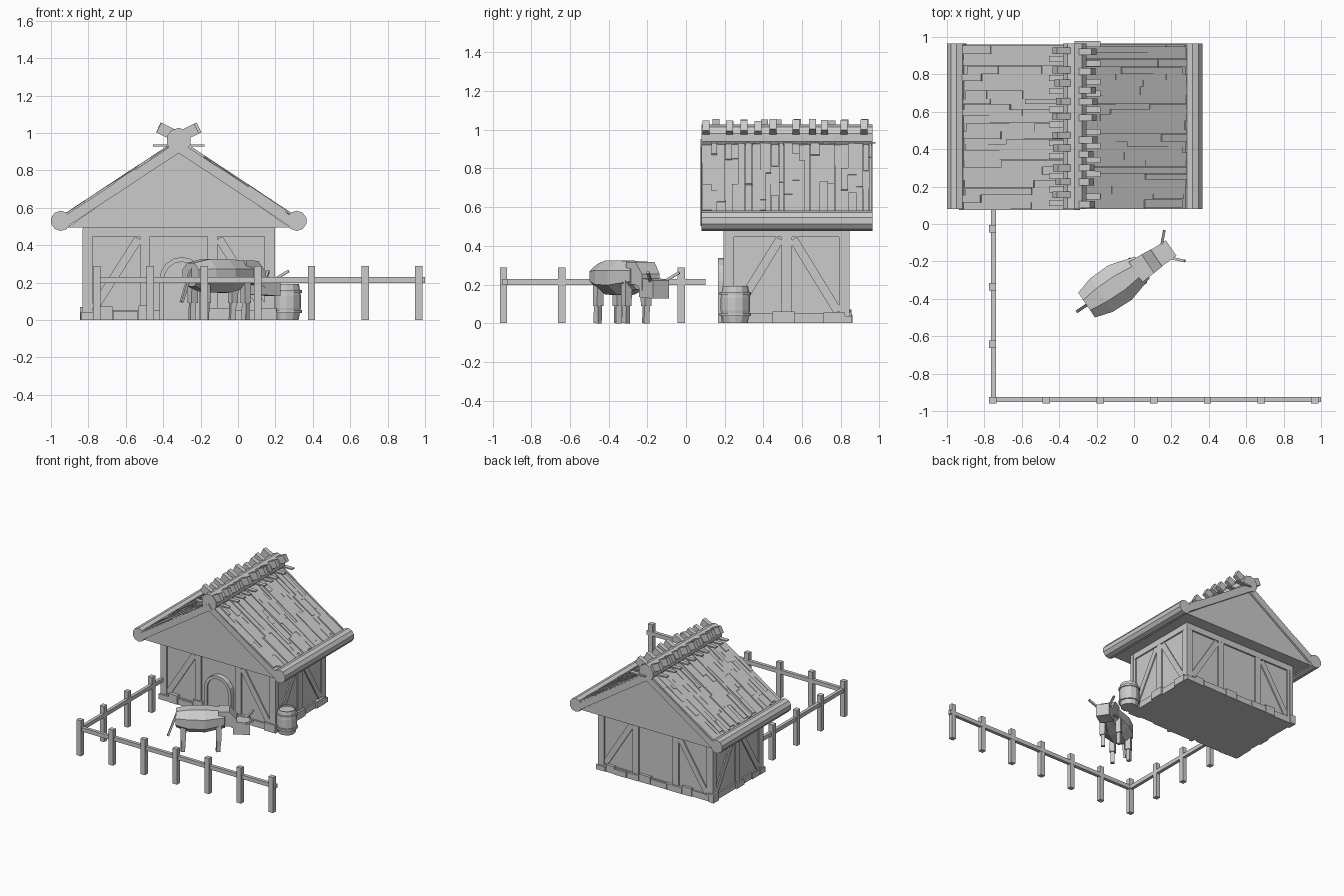
import bpy, bmesh, math, random
from mathutils import Matrix, Vector

if "Cube" in bpy.data.objects:
    bpy.data.objects.remove(bpy.data.objects["Cube"])

random.seed(4)
T = Matrix.Translation
I = Matrix.Identity(4)
CX, CY = -0.317, 0.52           # house centre


def finish(name, bm):
    bmesh.ops.recalc_face_normals(bm, faces=bm.faces)
    me = bpy.data.meshes.new(name)
    bm.to_mesh(me)
    bm.free()
    ob = bpy.data.objects.new(name, me)
    bpy.context.collection.objects.link(ob)
    return ob


def add_box(bm, lo, hi, m=I):
    lo, hi = Vector(lo), Vector(hi)
    s = hi - lo
    bmesh.ops.create_cube(bm, size=1, matrix=m @ T((lo + hi) / 2) @ Matrix.Diagonal((*s, 1)))


def add_bar(bm, a, b, w, d=None, up=(0, 0, 1)):
    """Square bar from a to b."""
    a, b = Vector(a), Vector(b)
    z = (b - a).normalized()
    x = Vector(up).cross(z)
    x = x.normalized() if x.length > 1e-3 else Vector((1, 0, 0))
    m = Matrix((x, z.cross(x), z)).transposed().to_4x4()
    d = d or w
    add_box(bm, (-w / 2, -d / 2, 0), (w / 2, d / 2, (b - a).length), T(a) @ m)


def add_loft(bm, rings):
    """Skin a list of equal-length rings and cap both ends."""
    rs = [[bm.verts.new(p) for p in r] for r in rings]
    n = len(rs[0])
    for p, q in zip(rs, rs[1:]):
        for i in range(n):
            bm.faces.new((p[i], p[(i + 1) % n], q[(i + 1) % n], q[i]))
    bm.faces.new(rs[0])
    bm.faces.new(rs[-1])


def prism(name, pts, y0, y1):
    bm = bmesh.new()
    add_loft(bm, [[(x, y, z) for x, z in pts] for y in (y0, y1)])
    return finish(name, bm)


def ngon(x, z, r, n):
    return [(x + r * math.cos((i + .5) * math.tau / n), z + r * math.sin((i + .5) * math.tau / n)) for i in range(n)]


# walls: recessed core
bm = bmesh.new()
add_box(bm, (-0.818, 0.208, 0), (0.184, 0.832, 0.5))
finish("wall_core", bm)

# timber frame and foundation stones on each of the four sides
frame, stones = bmesh.new(), bmesh.new()
for k in range(4):
    half, dist = ((0.513, 0.325), (0.325, 0.513))[k % 2]
    m = T((CX, CY, 0)) @ Matrix.Rotation(k * math.pi / 2, 4, 'Z') @ T((0, -dist, 0))
    inner = [-0.18, 0.18] if k % 2 == 0 else [0]
    add_box(frame, (-half, 0, 0.445), (half, 0.03, 0.5), m)
    add_box(frame, (-half, 0, 0), (half, 0.03, 0.05), m)
    for u in [-half + 0.026, half - 0.026] + inner:
        add_box(frame, (u - 0.027, 0.001, 0), (u + 0.027, 0.03, 0.49), m)
    for s in (-1, 1):
        a = Vector((s * (half - 0.06), 0.014, 0.06))
        b = Vector((s * (abs(inner[0]) + 0.035), 0.014, 0.435))
        add_bar(frame, m @ a, m @ b, 0.022, 0.045, m.to_3x3() @ Vector((1, 0, 0)))
    u = -half - 0.01
    while u < half - 0.03:
        w = min(random.uniform(0.07, 0.15), half + 0.01 - u)
        if not (k == 0 and u + w > -0.13 and u < 0.14) and random.random() < 0.8:
            add_box(stones, (u, -random.uniform(0.008, 0.016), 0),
                    (u + w, 0.03, random.uniform(0.035, 0.08)), m)
        u += w + 0.004
finish("timber_frame", frame)
finish("foundation_stones", stones)

# arched door: frame plus inner panel


def arch(r, h, n=8):
    return [(-0.3 - r, 0)] + [(-0.3 - r * math.cos(i * math.pi / n), h + r * math.sin(i * math.pi / n))
                              for i in range(n + 1)] + [(-0.3 + r, 0)]


outer, inn = arch(0.12, 0.216), arch(0.095, 0.216)
prism("door_frame", outer + inn[::-1], 0.165, 0.21)
prism("door_panel", inn, 0.178, 0.21)

# gable block under the roof
prism("gable", [(CX - 0.6, 0.493), (CX + 0.6, 0.493), (CX, 0.90)], 0.1, 0.945)

# roof slabs, shingles and ridge boards
slab, shingles, ridge = bmesh.new(), bmesh.new(), bmesh.new()
ANG = math.atan(0.659)
for side in (0, 1):
    turn = T((CX, CY, 0)) @ Matrix.Rotation(side * math.pi, 4, 'Z')
    m = turn @ T((0, 0, 0.952)) @ Matrix.Rotation(ANG, 4, 'Y')
    add_box(slab, (0, -0.44, -0.05), (0.74, 0.445, 0), m)
    y = -0.435
    while y < 0.43:
        w = min(random.uniform(0.025, 0.048), 0.44 - y)
        cuts = [0.03, random.uniform(0.15, 0.35), random.uniform(0.4, 0.6), random.uniform(0.68, 0.735)]
        for a, b in zip(cuts, cuts[1:]):
            add_box(shingles, (a, y, -0.01), (b, y + w - 0.001, random.uniform(0.003, 0.016)), m)
        y += w
    # upturned boards and flat tabs along the ridge
    up = turn @ T((0, 0, 0.957)) @ Matrix.Rotation(-0.46, 4, 'Y')
    for i in range(10):
        y = -0.40 + i * 0.087 + random.uniform(-0.02, 0.02)
        add_box(ridge, (0.0, y - 0.018, -0.012), (random.uniform(0.105, 0.13), y + 0.018, 0.046), up)
        y += 0.043
        add_box(ridge, (0.0, y - 0.016, 0.928), (0.137, y + 0.016, 0.938), turn)
finish("roof_slabs", slab)
finish("roof_shingles", shingles)
finish("ridge_boards", ridge)
prism("ridge_log", ngon(CX, 0.96, 0.067, 10), 0.08, 0.965)
for nm, x in (("left_eave_log", -0.948), ("right_eave_log", 0.314)):
    prism(nm, ngon(x, 0.53, 0.054, 10), 0.08, 0.965)

# fence: front run and left run
posts, rails = bmesh.new(), bmesh.new()
for i in range(7):
    x = -0.755 + i * 0.287
    add_box(posts, (x - 0.02, -0.961, 0), (x + 0.02, -0.925, 0.288))
for y in (-0.642, -0.335, -0.025):
    add_box(posts, (-0.775, y - 0.02, 0), (-0.738, y + 0.02, 0.288))
add_box(rails, (-0.765, -0.951, 0.197), (1.0, -0.924, 0.229))
add_box(rails, (-0.765, -0.951, 0.197), (-0.739, 0.1, 0.229))
finish("fence_posts", posts)
finish("fence_rails", rails)

# barrel with hoops
barrel = bmesh.new()


def circle(r, z, n=12):
    return [(0.26 + r * math.cos(i * math.tau / n), 0.255 + r * math.sin(i * math.tau / n), z) for i in range(n)]


add_loft(barrel, [circle(r, z) for r, z in ((0.06, 0.18), (0.06, 0.192), (0.066, 0.192), (0.076, 0.13),
                                            (0.076, 0.065), (0.064, 0))])
finish("barrel", barrel)
hoops = bmesh.new()
for z in (0.038, 0.145):
    add_loft(hoops, [circle(0.081, z), circle(0.081, z + 0.016)])
finish("barrel_hoops", hoops)

# cow, built along local +x then turned into place
COW = T((-0.1, -0.33, 0)) @ Matrix.Rotation(math.radians(34), 4, 'Z')


def body_ring(x, w, z0, z1):
    c, h = (z0 + z1) / 2, (z1 - z0) / 2
    return [(x, w * math.cos((i + .5) * math.pi / 4) * 1.08, c + h * math.sin((i + .5) * math.pi / 4) * 1.08)
            for i in range(8)]


bm = bmesh.new()
add_loft(bm, [body_ring(*r) for r in ((-0.185, 0.08, 0.18, 0.305), (-0.09, 0.108, 0.148, 0.325),
                                      (0.03, 0.112, 0.145, 0.325), (0.175, 0.07, 0.175, 0.315))])
finish("cow_body", bm).matrix_world = COW


def quad_ring(x, w, z0, z1):
    return [(x, -w, z0), (x, w, z0), (x, w, z1), (x, -w, z1)]


bm = bmesh.new()
add_loft(bm, [quad_ring(0.13, 0.065, 0.2, 0.318), quad_ring(0.21, 0.06, 0.2, 0.316),
              quad_ring(0.265, 0.055, 0.17, 0.255)])
finish("cow_neck", bm).matrix_world = COW
bm = bmesh.new()
add_loft(bm, [quad_ring(0.235, 0.054, 0.135, 0.235), quad_ring(0.36, 0.05, 0.127, 0.222)])
finish("cow_head", bm).matrix_world = COW
legs, horns = bmesh.new(), bmesh.new()
for s in (-1, 1):
    add_bar(horns, (0.32, s * 0.035, 0.21), (0.382, s * 0.098, 0.262), 0.014)
    for x in (-0.13, 0.13):
        add_bar(legs, (x, s * 0.06, 0.22), (x, s * 0.062, 0.09), 0.04)
        add_bar(legs, (x, s * 0.062, 0.12), (x - 0.004, s * 0.063, 0), 0.03)
finish("cow_legs", legs).matrix_world = COW
finish("cow_horns", horns).matrix_world = COW
bm = bmesh.new()
add_bar(bm, (-0.17, 0, 0.30), (-0.243, 0, 0.095), 0.016, up=(0, 1, 0))
finish("cow_tail", bm).matrix_world = COW
